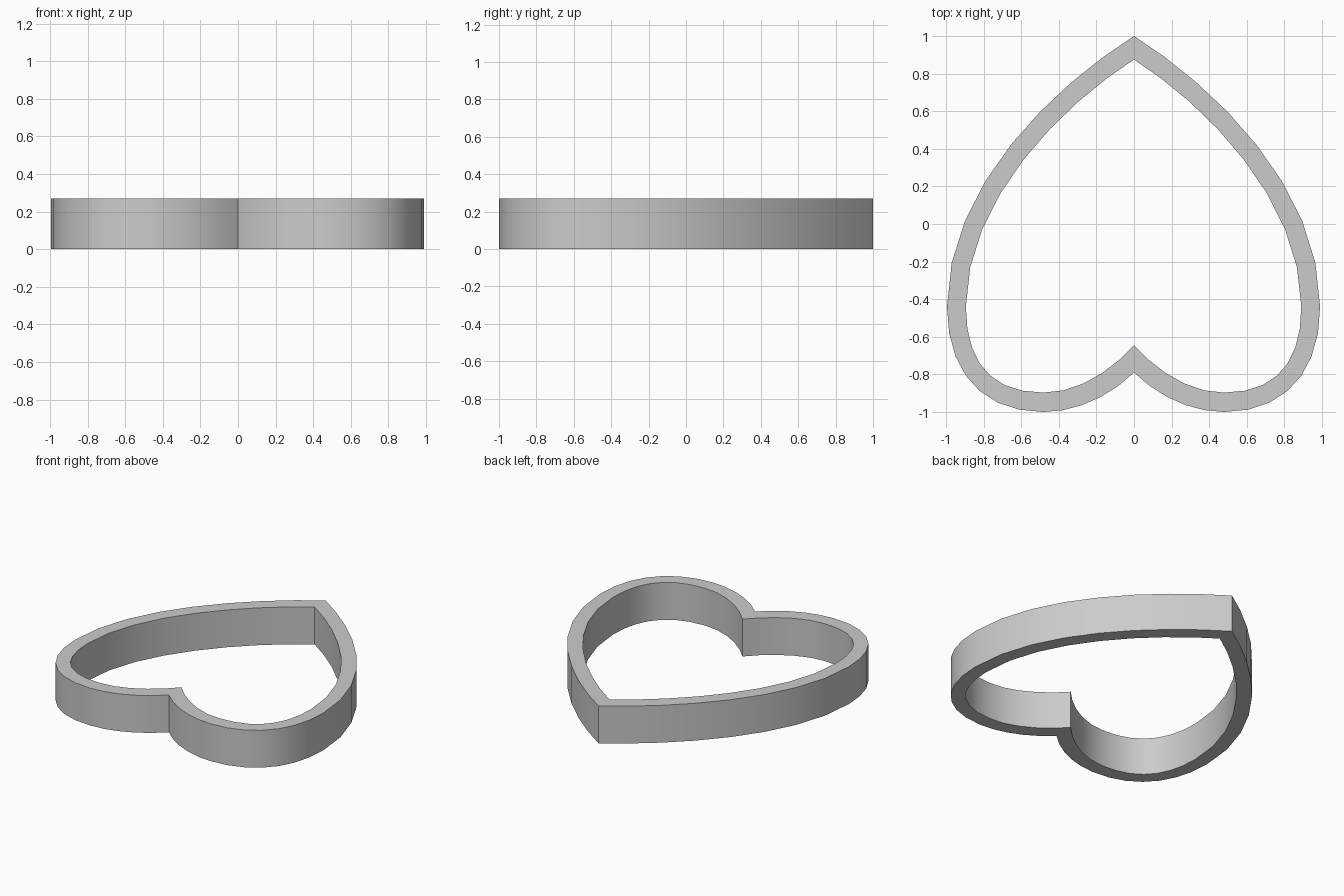
import bpy, bmesh, math
from mathutils import Vector
from mathutils.geometry import interpolate_bezier

if "Cube" in bpy.data.objects:
    bpy.data.objects.remove(bpy.data.objects["Cube"])

HEIGHT = 0.27

# Half-heart Bezier control points, from the tip (+y) round to the cleft (-y)
OUTER = [(0, 1), (0.42, 0.735), (0.99, 0.20), (0.99, -0.44),
         (0.99, -0.79), (0.80, -1.0), (0.48, -1.0),
         (0.31, -1.0), (0.13, -0.92), (0, -0.79)]
INNER = [(0, 0.875), (0.37, 0.64), (0.89, 0.13), (0.89, -0.44),
         (0.89, -0.73), (0.76, -0.897), (0.48, -0.897),
         (0.30, -0.9), (0.12, -0.78), (0, -0.645)]
STEPS = (8, 7, 5)


def heart(ctrl):
    """Closed heart outline: sampled right half plus mirrored left half."""
    half = []
    for i, n in enumerate(STEPS):
        seg = [Vector((x, y, 0)) for x, y in ctrl[3 * i:3 * i + 4]]
        half += interpolate_bezier(*seg, n + 1)[:-1]
    half.append(Vector((*ctrl[-1], 0)))
    left = [Vector((-p.x * 1.005, p.y, 0)) for p in reversed(half[1:-1])]
    return half + left


# Heart band: flat ring between the two outlines, closed into a solid wall
bm = bmesh.new()
loops = []
for ctrl in (OUTER, INNER):
    pts = heart(ctrl)
    for z in (0, HEIGHT):
        loops.append([bm.verts.new((p.x, p.y, z)) for p in pts])
out_lo, out_hi, in_lo, in_hi = loops
for a, b in ((out_lo, out_hi), (out_hi, in_hi), (in_hi, in_lo), (in_lo, out_lo)):
    for i in range(len(a)):
        j = (i + 1) % len(a)
        bm.faces.new((a[i], a[j], b[j], b[i]))
bmesh.ops.recalc_face_normals(bm, faces=bm.faces)
mesh = bpy.data.meshes.new("heart_band")
bm.to_mesh(mesh)
bm.free()
band = bpy.data.objects.new("heart_band", mesh)
bpy.context.collection.objects.link(band)

# Smooth curved walls, crisp rims, tip and cleft
bpy.context.view_layer.objects.active = band
band.select_set(True)
bpy.ops.object.shade_smooth_by_angle(angle=math.radians(30))
